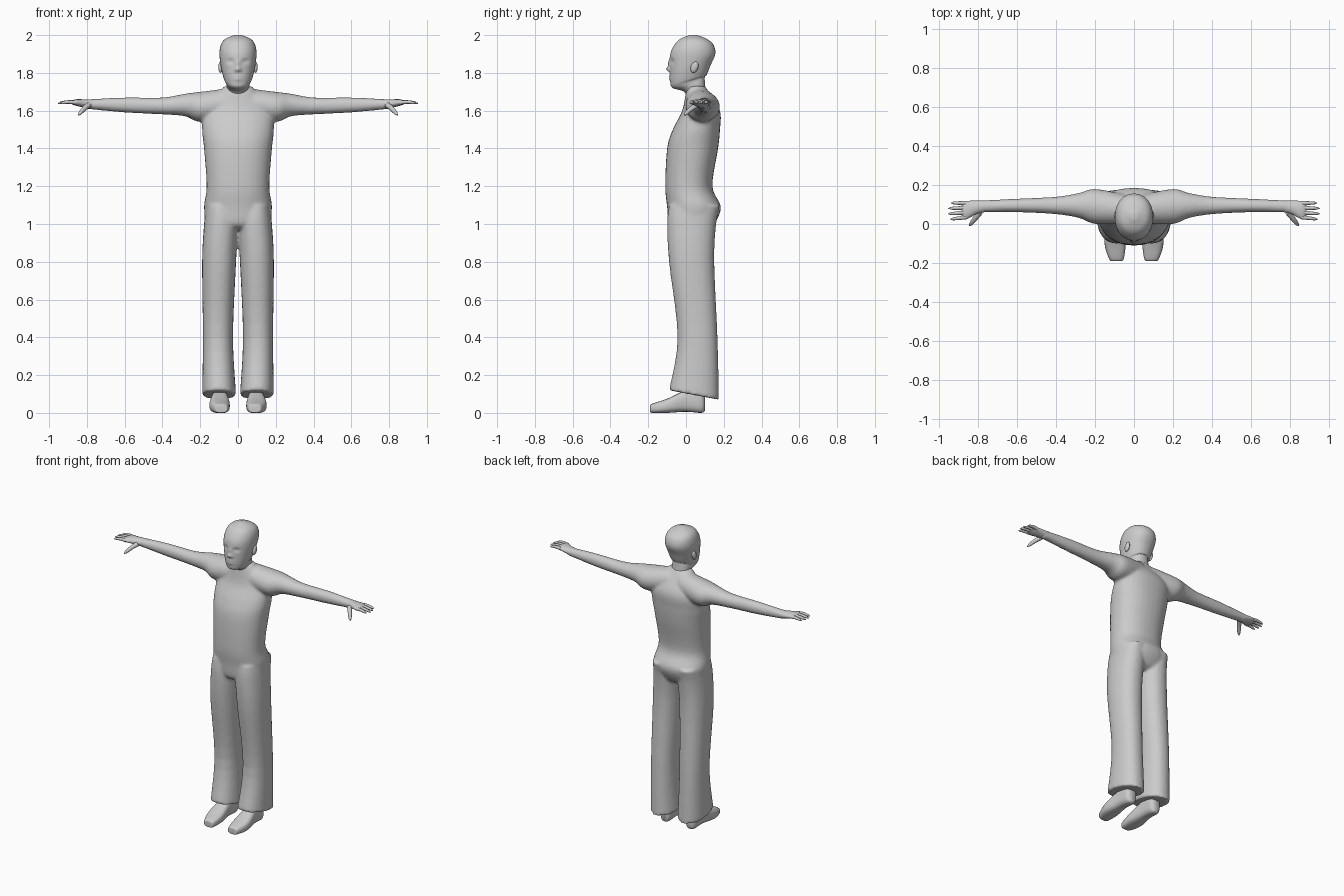
import bpy, bmesh, math
from mathutils import Vector

if "Cube" in bpy.data.objects:
    bpy.data.objects.remove(bpy.data.objects["Cube"])

grey = bpy.data.materials.new("plain grey")
grey.use_nodes = True
grey.diffuse_color = (.6, .6, .6, 1)
grey.node_tree.nodes["Principled BSDF"].inputs["Base Color"].default_value = grey.diffuse_color


# Cross-sections: each is a centre and two half axes
def level(z, front, back, half, x=0, tilt=0):
    """Section across an upright part; tilt raises its back edge."""
    return (Vector((x, (front + back) / 2, z + tilt / 2)), Vector((half, 0, 0)),
            Vector((0, (back - front) / 2, tilt / 2)))


def slice_x(x, front, back, low, high):
    """Section across a part that runs sideways."""
    return (Vector((x, (front + back) / 2, (low + high) / 2)), Vector((0, (back - front) / 2, 0)),
            Vector((0, 0, (high - low) / 2)))


def slice_y(y, half, low, high, x):
    """Section across a part that runs from front to back."""
    return (Vector((x, y, (low + high) / 2)), Vector((half, 0, 0)),
            Vector((0, 0, (high - low) / 2)))


def digit(root, tip, bend, radius):
    """Sections of a tapering finger that arches upwards by bend."""
    along = tip - root
    u = along.cross(Vector((0, 0, 1))).normalized()
    v = along.normalized().cross(u)
    sections = []
    for step in range(9):
        t = step / 8
        r = radius * (1 - t / 3) * math.sqrt(max(.02, 1 - t ** 8))
        centre = root + along * t + Vector((0, 0, bend * math.sin(math.pi * t)))
        sections.append((centre, u * r, v * r))
    return sections


def refine(sections, steps):
    """Smooth Catmull-Rom blend between neighbouring sections."""
    last = len(sections) - 1
    result = []
    for i in range(last):
        window = (sections[max(0, i - 1)], sections[i], sections[i + 1], sections[min(last, i + 2)])
        for k in range(steps):
            t = k / steps
            result.append([q + t / 2 * (r - p + t * (2 * p - 5 * q + 4 * r - s + t * (3 * (q - r) + s - p)))
                           for p, q, r, s in zip(*window)])
    return result + [sections[last]]


def loft(bm, sections, side=1, steps=5, count=24, power=1):
    """Skin the sections; side mirrors them and a low power squares them."""
    def soft(value):
        return math.copysign(abs(value) ** power, value)
    loops = []
    for centre, u, v in refine(sections, steps):
        loop = []
        for i in range(count):
            angle = math.tau * i / count
            point = centre + u * soft(math.cos(angle)) + v * soft(math.sin(angle))
            point.x *= side
            loop.append(bm.verts.new(point))
        loops.append(loop)
    for lower, upper in zip(loops, loops[1:]):
        for i in range(count):
            bm.faces.new((lower[i - 1], lower[i], upper[i], upper[i - 1]))
    bm.faces.new(loops[0])
    bm.faces.new(loops[-1])


def finish(name, bm, angle=60):
    bmesh.ops.recalc_face_normals(bm, faces=bm.faces)
    mesh = bpy.data.meshes.new(name)
    bm.to_mesh(mesh)
    bm.free()
    mesh.materials.append(grey)
    part = bpy.data.objects.new(name, mesh)
    bpy.context.collection.objects.link(part)
    bpy.ops.object.select_all(action='DESELECT')
    part.select_set(True)
    bpy.context.view_layer.objects.active = part
    bpy.ops.object.shade_smooth_by_angle(angle=math.radians(angle))
    return part


# Clothed body: torso, arms and trouser legs blended into one skin
torso = [level(z=.97, front=-.05, back=.11, half=.08),
         level(z=1, front=-.09, back=.15, half=.16),
         level(z=1.09, front=-.1, back=.185, half=.18),
         level(z=1.2, front=-.11, back=.14, half=.166),
         level(z=1.4, front=-.1, back=.17, half=.18),
         level(z=1.5, front=-.07, back=.18, half=.19),
         level(z=1.6, front=-.02, back=.18, half=.18),
         level(z=1.7, front=0, back=.12, half=.1),
         level(z=1.73, front=.01, back=.1, half=.07)]
arm = [slice_x(x=.04, front=0, back=.15, low=1.56, high=1.72),
       slice_x(x=.2, front=0, back=.18, low=1.54, high=1.7),
       slice_x(x=.28, front=.03, back=.16, low=1.57, high=1.69),
       slice_x(x=.4, front=.05, back=.14, low=1.58, high=1.67),
       slice_x(x=.6, front=.06, back=.13, low=1.59, high=1.67),
       slice_x(x=.81, front=.06, back=.12, low=1.61, high=1.66)]
leg = [level(z=1.1, front=-.09, back=.18, half=.08, x=.09),
       level(z=1, front=-.1, back=.16, half=.09, x=.09),
       level(z=.8, front=-.09, back=.15, half=.09, x=.1),
       level(z=.4, front=-.045, back=.167, half=.08, x=.106),
       level(z=.12, front=-.09, back=.175, half=.09, x=.1, tilt=-.05)]
body = bmesh.new()
loft(body, torso, count=32, power=.9)
for side in (1, -1):
    loft(body, arm, side)
    loft(body, leg, side, power=.9)
clothed_body = finish("clothed_body", body)
blend = clothed_body.modifiers.new("blend", 'REMESH')
blend.mode = 'VOXEL'
blend.voxel_size = .009
blend.use_smooth_shade = True
soften = clothed_body.modifiers.new("soften", 'SMOOTH')
soften.iterations = 6

# Head and neck, with the face pressed out of the front
skull = [level(z=1.65, front=.02, back=.11, half=.056),
         level(z=1.7, front=-.01, back=.1, half=.06, tilt=.05),
         level(z=1.72, front=-.07, back=.1, half=.064, tilt=.06),
         level(z=1.75, front=-.083, back=.11, half=.075, tilt=.04),
         level(z=1.82, front=-.085, back=.13, half=.09, tilt=.02),
         level(z=1.9, front=-.083, back=.155, half=.098),
         level(z=1.95, front=-.06, back=.145, half=.09),
         level(z=1.98, front=-.03, back=.11, half=.067),
         level(z=2, front=.02, back=.06, half=.02)]
head = bmesh.new()
loft(head, skull, steps=10, count=72, power=.93)


def press(x, z, width, height, push):
    """Push the front of the head out, or in when push is negative."""
    for vert in head.verts:
        if vert.co.y < 0:
            spread = ((vert.co.x - x) / width) ** 2 + ((vert.co.z - z) / height) ** 2
            vert.co.y -= push * math.exp(-spread)


press(x=0, z=1.82, width=.012, height=.012, push=.02)  # nose tip
press(x=0, z=1.85, width=.01, height=.02, push=.01)  # nose bridge
press(x=0, z=1.773, width=.02, height=.012, push=.007)  # lips
press(x=0, z=1.773, width=.02, height=.003, push=-.007)  # mouth line
for side in (1, -1):
    press(x=side * .04, z=1.86, width=.015, height=.011, push=-.014)  # eye socket
    press(x=side * .04, z=1.858, width=.009, height=.006, push=.009)  # eyeball
    press(x=side * .014, z=1.814, width=.006, height=.006, push=.008)  # nostril
finish("head", head, angle=80)

# Palm, thumb and shoe shapes
palm = [slice_x(x=.77, front=.06, back=.12, low=1.61, high=1.66),
        slice_x(x=.81, front=.05, back=.12, low=1.615, high=1.66),
        slice_x(x=.86, front=.025, back=.117, low=1.627, high=1.66),
        slice_x(x=.885, front=.04, back=.1, low=1.637, high=1.65)]
thumb = digit(Vector((.79, .06, 1.63)), Vector((.845, -.01, 1.575)), bend=.005, radius=.015)
shoe_form = [slice_y(y=-.19, half=.02, low=.01, high=.035, x=.088),
             slice_y(y=-.18, half=.037, low=0, high=.048, x=.09),
             slice_y(y=-.1, half=.054, low=0, high=.075, x=.097),
             slice_y(y=0, half=.043, low=.006, high=.12, x=.096),
             slice_y(y=.08, half=.038, low=0, high=.13, x=.095),
             slice_y(y=.1, half=.02, low=.01, high=.1, x=.094)]

for side, word in ((1, "left"), (-1, "right")):
    # Ear
    ear = bmesh.new()
    bmesh.ops.create_uvsphere(ear, u_segments=16, v_segments=10, radius=1)
    for vert in ear.verts:
        a, b, c = vert.co
        vert.co = (side * (.092 + .012 * a), .045 + .02 * b + .006 * c, 1.83 + .03 * c)
    finish(word + "_ear", ear)

    # Hand with four fanned fingers and a thumb
    hand = bmesh.new()
    loft(hand, palm, side)
    loft(hand, thumb, side, steps=1, count=12)
    for i in range(4):
        root = Vector((.86, .035 + .024 * i, 1.643))
        tip = Vector((.955 - .006 * (i - 1.4) ** 2, .024 + .028 * i, 1.638))
        loft(hand, digit(root, tip, bend=.005, radius=.011), side, steps=1, count=12)
    finish(word + "_hand", hand)

    # Shoe
    shoe = bmesh.new()
    loft(shoe, shoe_form, side, power=.7)
    finish(word + "_shoe", shoe)
